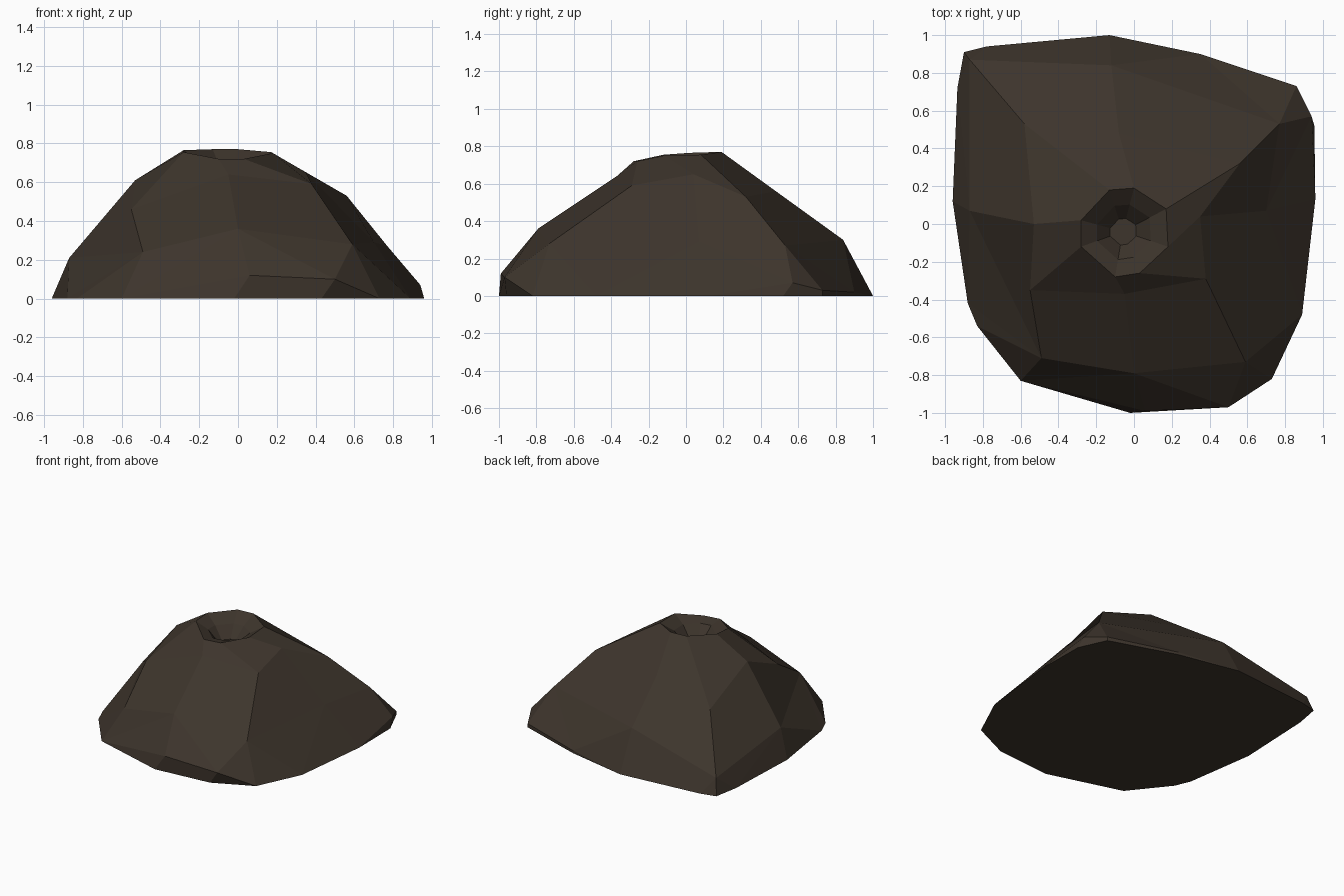
import bpy, bmesh
from mathutils import Vector

if "Cube" in bpy.data.objects:
    bpy.data.objects.remove(bpy.data.objects["Cube"])

bm = bmesh.new()

# Rings run counter-clockwise from the right (+x) side
outer = [(.96, .13, 0), (.94, .57, .07), (.86, .73, .03), (.35, .90, .02),
         (-.13, 1.0, 0), (-.78, .94, 0), (-.90, .91, 0), (-.935, .72, 0),
         (-.96, .12, 0), (-.88, -.42, 0), (-.83, -.54, 0), (-.60, -.83, 0),
         (.06, -.99, .12), (.50, -.97, .10), (.73, -.82, 0), (.89, -.48, 0)]
low = [(.70, .07, .29), (.77, .53, .27), (-.12, .84, .30), (-.87, .87, .12),
       (-.87, .07, .21), (-.49, -.71, .24), (0, -.79, .36), (.59, -.73, .28)]
mid = [(.35, .04, .65), (.56, .32, .53), (-.08, .48, .56), (-.58, .53, .45),
       (-.53, 0, .61), (-.55, -.35, .46), (-.05, -.37, .64), (.38, -.29, .59)]
rim = [(.18, -.12, .75), (.17, .08, .755), (0, .19, .77), (-.13, .18, .77),
       (-.28, .02, .765), (-.28, -.12, .755), (-.10, -.28, .72), (.03, -.26, .72)]
centre = Vector((-.06, -.04))


def ring(points):
    return [bm.verts.new(p) for p in points]


def shrink(points, scale, z):
    """Crater rings: the rim drawn in around the crater centre."""
    return [(*(centre + (Vector(p[:2]) - centre) * scale), z) for p in points]


def bridge(a, b):
    n = len(a)
    for i in range(n):
        j = (i + 1) % n
        bm.faces.new((a[i], a[j], b[j], b[i]))


# Footing, with a slanted lip at the front where the outer ring is raised
foot = [(x, y, 0) for x, y, z in outer]
foot[1] = (.955, .52, 0)
foot[12] = (-.02, -1.0, 0)
foot[13] = (.43, -.96, 0)
outer_v = ring(outer)
base_v = ring(foot)
bridge(base_v, outer_v)
bm.faces.new(list(reversed(base_v)))

# Lower slope: sixteen outline points meet eight slope points
low_v = ring(low)
for i in range(8):
    j = (i + 1) % 8
    a, b, c = outer_v[2 * i], outer_v[2 * i + 1], outer_v[(2 * i + 2) % 16]
    bm.faces.new((a, b, low_v[i]))
    bm.faces.new((b, low_v[j], low_v[i]))
    bm.faces.new((b, c, low_v[j]))

# Upper slope, rim and sunken crater
previous = low_v
for points in (mid, rim, shrink(rim, .62, .70), shrink(rim, .30, .61)):
    current = ring(points)
    bridge(previous, current)
    previous = current
bm.faces.new(previous)

bmesh.ops.remove_doubles(bm, verts=bm.verts, dist=.0005)
bmesh.ops.recalc_face_normals(bm, faces=bm.faces)

mesh = bpy.data.meshes.new("crater_mound")
bm.to_mesh(mesh)
bm.free()
mound = bpy.data.objects.new("crater_mound", mesh)
bpy.context.collection.objects.link(mound)

earth = bpy.data.materials.new("dark brown earth")
earth.diffuse_color = (.047, .035, .025, 1)
earth.use_nodes = True
earth.node_tree.nodes["Principled BSDF"].inputs["Base Color"].default_value = earth.diffuse_color
mesh.materials.append(earth)
